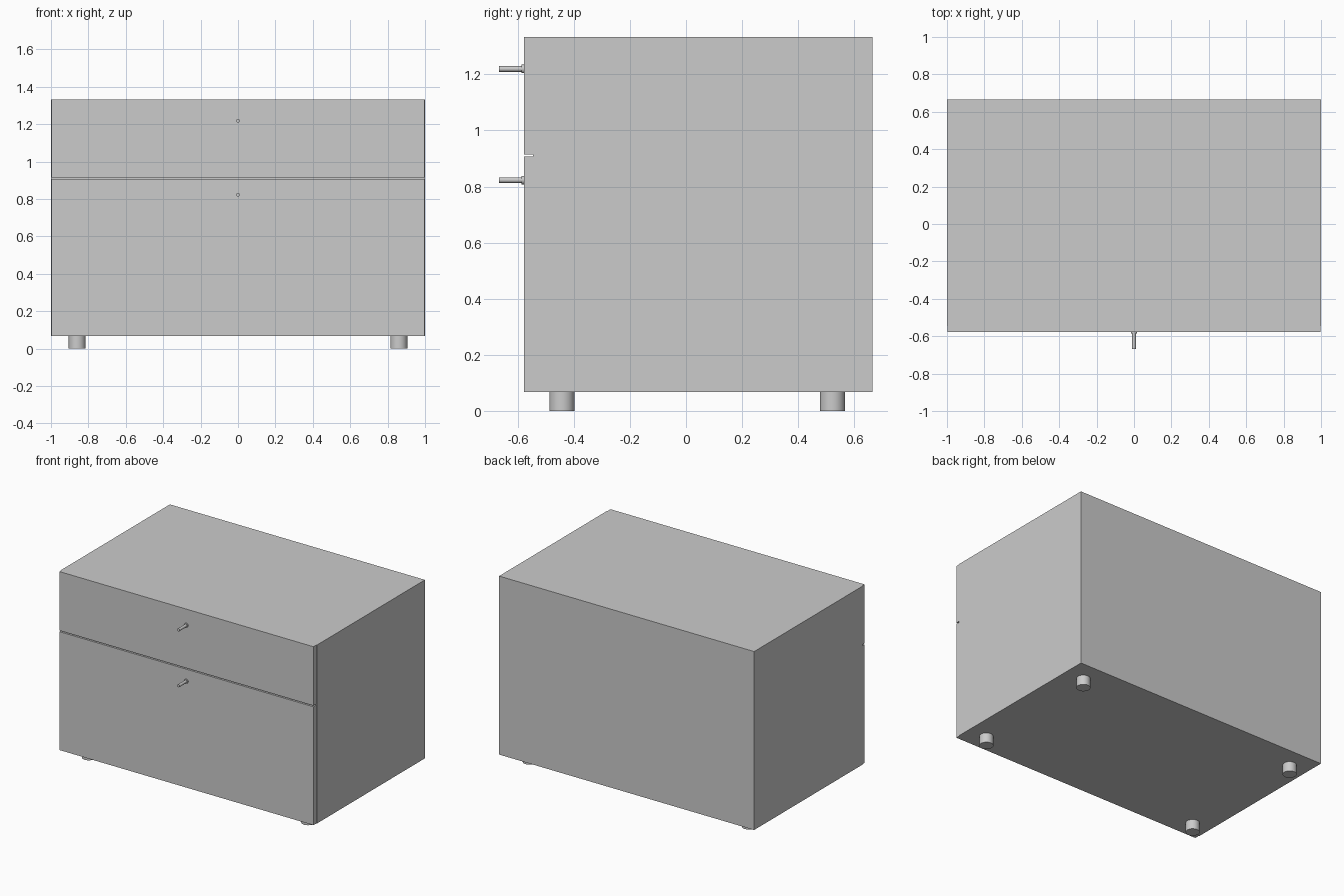
import bpy
import math

cube = bpy.data.objects.get("Cube")
if cube:
    bpy.data.objects.remove(cube, do_unlink=True)

# One plain grey for the whole cabinet
grey = bpy.data.materials.new("light_grey")
grey.use_nodes = True
colour = (0.6, 0.6, 0.6, 1)
grey.diffuse_color = colour
grey.node_tree.nodes["Principled BSDF"].inputs["Base Color"].default_value = colour

BOTTOM, TOP = 0.068, 1.333
FRONT, CARCASS_FRONT, BACK = -0.578, -0.546, 0.665
GAP_LOW, GAP_HIGH = 0.907, 0.915


def box(name, half_width, y0, y1, z0, z1):
    bpy.ops.mesh.primitive_cube_add(size=1, location=(0, (y0 + y1) / 2, (z0 + z1) / 2))
    ob = bpy.context.object
    ob.name = name
    ob.scale = (2 * half_width, y1 - y0, z1 - z0)
    bpy.ops.object.transform_apply(location=False, rotation=False)
    ob.data.materials.append(grey)


def cylinder(name, radius, length, centre, tilt=0):
    bpy.ops.mesh.primitive_cylinder_add(vertices=32, radius=radius, depth=length,
                                        location=centre, rotation=(tilt, 0, 0))
    ob = bpy.context.object
    ob.name = name
    ob.data.materials.append(grey)
    bpy.ops.object.shade_smooth_by_angle()


# Carcass and the two slightly narrower drawer fronts
box("carcass", 1.0, CARCASS_FRONT, BACK, BOTTOM, TOP)
box("lower_drawer_front", 0.996, FRONT, CARCASS_FRONT, BOTTOM, GAP_LOW)
box("upper_drawer_front", 0.996, FRONT, CARCASS_FRONT, GAP_HIGH, TOP)

# Peg handles, each with a thin collar against the drawer
for level, z in (("lower", 0.823), ("upper", 1.219)):
    tip = -0.667
    cylinder(level + "_handle_peg", 0.01, FRONT - tip,
             (0, (FRONT + tip) / 2, z), math.pi / 2)
    cylinder(level + "_handle_collar", 0.015, 0.008,
             (0, FRONT - 0.004, z), math.pi / 2)

# Four round feet
for side, x in (("left", 0.86), ("right", -0.86)):
    for end, y in (("front", -0.442), ("back", 0.522)):
        cylinder(f"{end}_{side}_foot", 0.045, BOTTOM, (x, y, BOTTOM / 2))
